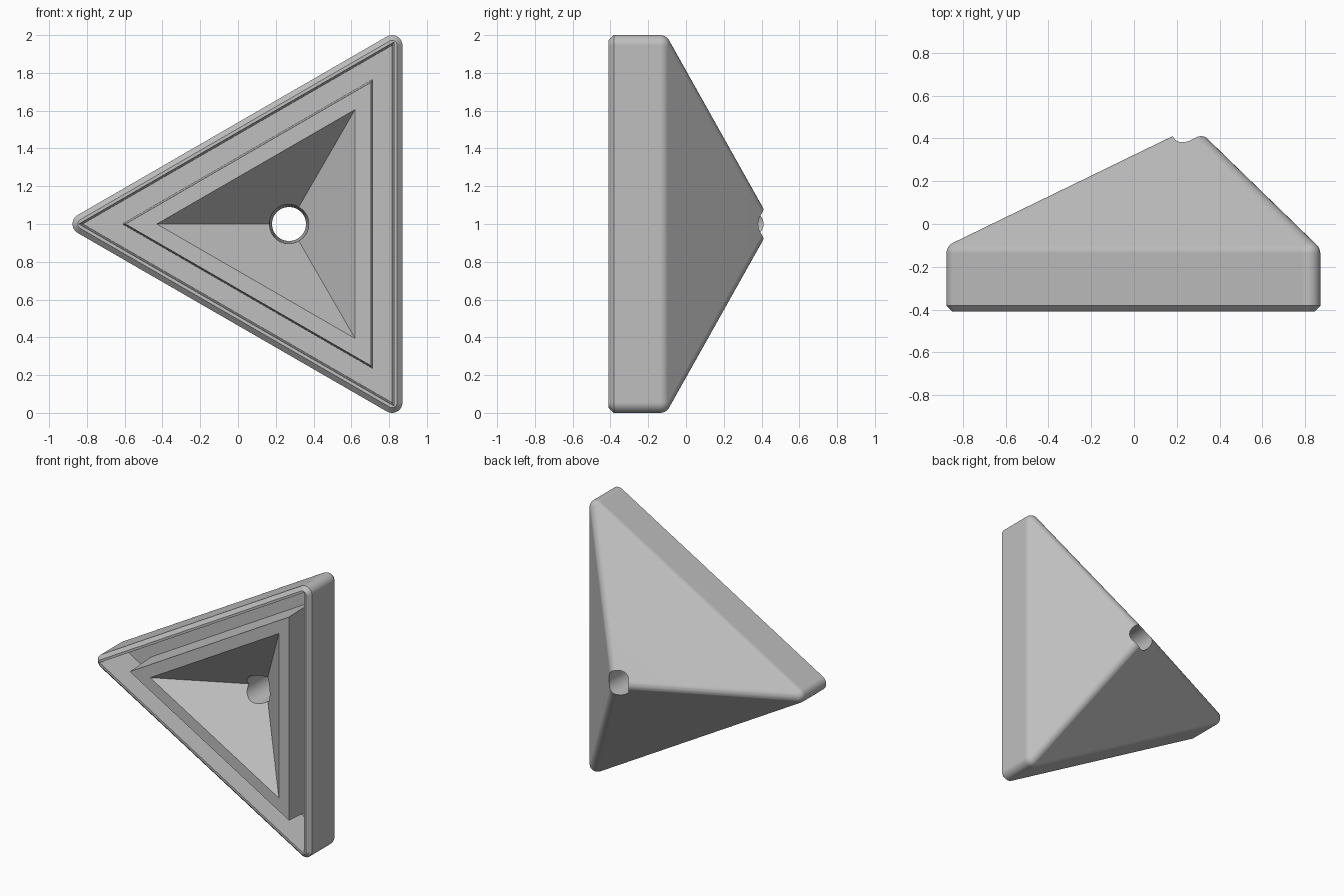
import bpy, bmesh
from math import sin, cos, pi, radians
from mathutils import Vector

if "Cube" in bpy.data.objects:
    bpy.data.objects.remove(bpy.data.objects["Cube"])

CX, CZ = 0.27, 1.0              # axis of the triangle and the hole
FRONT, FLOOR = -0.41, -0.14     # rim plane and groove floor
R, CHAMFER = 0.055, 0.028       # edge rounding and front chamfer
INNER = 0.5456                  # apothem of the corner centres
SHOULDER, PEAK = -0.137, 0.393  # depth of shoulder and peak centres

grey = bpy.data.materials.new("light_grey")
grey.use_nodes = True
grey.diffuse_color = (0.52, 0.52, 0.52, 1)
grey.node_tree.nodes["Principled BSDF"].inputs["Base Color"].default_value = grey.diffuse_color


def triangle(apothem, y):
    """Corners of the triangle that points left."""
    return [Vector((CX + 2 * apothem * cos(a), y, CZ + 2 * apothem * sin(a)))
            for a in (pi, pi / 3, -pi / 3)]


def disc(centre, radius, n=48):
    return [centre + Vector((radius * cos(2 * pi * i / n), 0, radius * sin(2 * pi * i / n)))
            for i in range(n)]


def ball(centre, rings=8):
    """Rear half of a ball as stacked discs."""
    pts = []
    for i in range(rings):
        t = pi / 2 * i / rings
        pts += disc(centre + Vector((0, R * sin(t), 0)), R * cos(t))
    return pts + [centre + Vector((0, R, 0))]


def make_object(name, bm):
    bmesh.ops.recalc_face_normals(bm, faces=bm.faces)
    mesh = bpy.data.meshes.new(name)
    bm.to_mesh(mesh)
    bm.free()
    mesh.materials.append(grey)
    obj = bpy.data.objects.new(name, mesh)
    bpy.context.collection.objects.link(obj)
    return obj


def hull(name, points):
    bm = bmesh.new()
    for p in points:
        bm.verts.new(p)
    found = bmesh.ops.convex_hull(bm, input=bm.verts)
    loose = {g for g in found["geom_interior"] + found["geom_unused"]
             if isinstance(g, bmesh.types.BMVert)}
    bmesh.ops.delete(bm, geom=list(loose), context="VERTS")
    bmesh.ops.dissolve_limit(bm, angle_limit=radians(0.3), verts=bm.verts, edges=bm.edges)
    return make_object(name, bm)


def loft(name, loops, closed):
    """Join loops in order; a closed loft makes a ring."""
    bm = bmesh.new()
    rows = [[bm.verts.new(p) for p in loop] for loop in loops]
    pairs = list(zip(rows, rows[1:] + rows[:1]))
    for a, b in pairs if closed else pairs[:-1]:
        for i in range(len(a)):
            j = (i + 1) % len(a)
            bm.faces.new((a[i], a[j], b[j], b[i]))
    if not closed:
        bm.faces.new(rows[0])
        bm.faces.new(rows[-1])
    return make_object(name, bm)


# Rounded triangular body with a pyramid back and a chamfered front
outline = []
for corner in triangle(INNER, FRONT):
    outline += disc(corner, R - CHAMFER)
    outline += disc(corner + Vector((0, CHAMFER, 0)), R)
for corner in triangle(INNER, SHOULDER):
    outline += ball(corner)
outline += ball(Vector((CX, PEAK, CZ)))
body = hull("pyramid_shell", outline)

# Groove between the rim and the raised frame, slightly tapered
groove = loft("groove_cutter", [
    triangle(0.556, FRONT - 0.1), triangle(0.556, FRONT), triangle(0.546, FLOOR),
    triangle(0.441, FLOOR), triangle(0.433, FRONT), triangle(0.433, FRONT - 0.1)], True)

# Pyramid recess inside the frame
recess = hull("recess_cutter", triangle(0.40, FRONT - 0.05) + [Vector((CX, FRONT + 0.35, CZ))])

# Tapered hole through the peak
axis = [Vector((CX, y, CZ)) for y in (FRONT + 0.1, FRONT + 0.24, 0.2, 0.6)]
hole = loft("hole_cutter", [disc(c, r) for c, r in zip(axis, (0.105, 0.105, 0.09, 0.09))], False)

# Cut the body
bpy.context.view_layer.objects.active = body
for cutter in (groove, recess, hole):
    mod = body.modifiers.new(cutter.name, "BOOLEAN")
    mod.operation, mod.solver, mod.object = "DIFFERENCE", "EXACT", cutter
    bpy.ops.object.modifier_apply(modifier=mod.name)
    bpy.data.objects.remove(cutter)

# Smooth the rounded edges and keep the rest crisp
for obj in bpy.context.selected_objects:
    obj.select_set(False)
body.select_set(True)
bpy.ops.object.shade_smooth_by_angle(angle=radians(28))
body.modifiers.new("clean_shading", "WEIGHTED_NORMAL").keep_sharp = True
